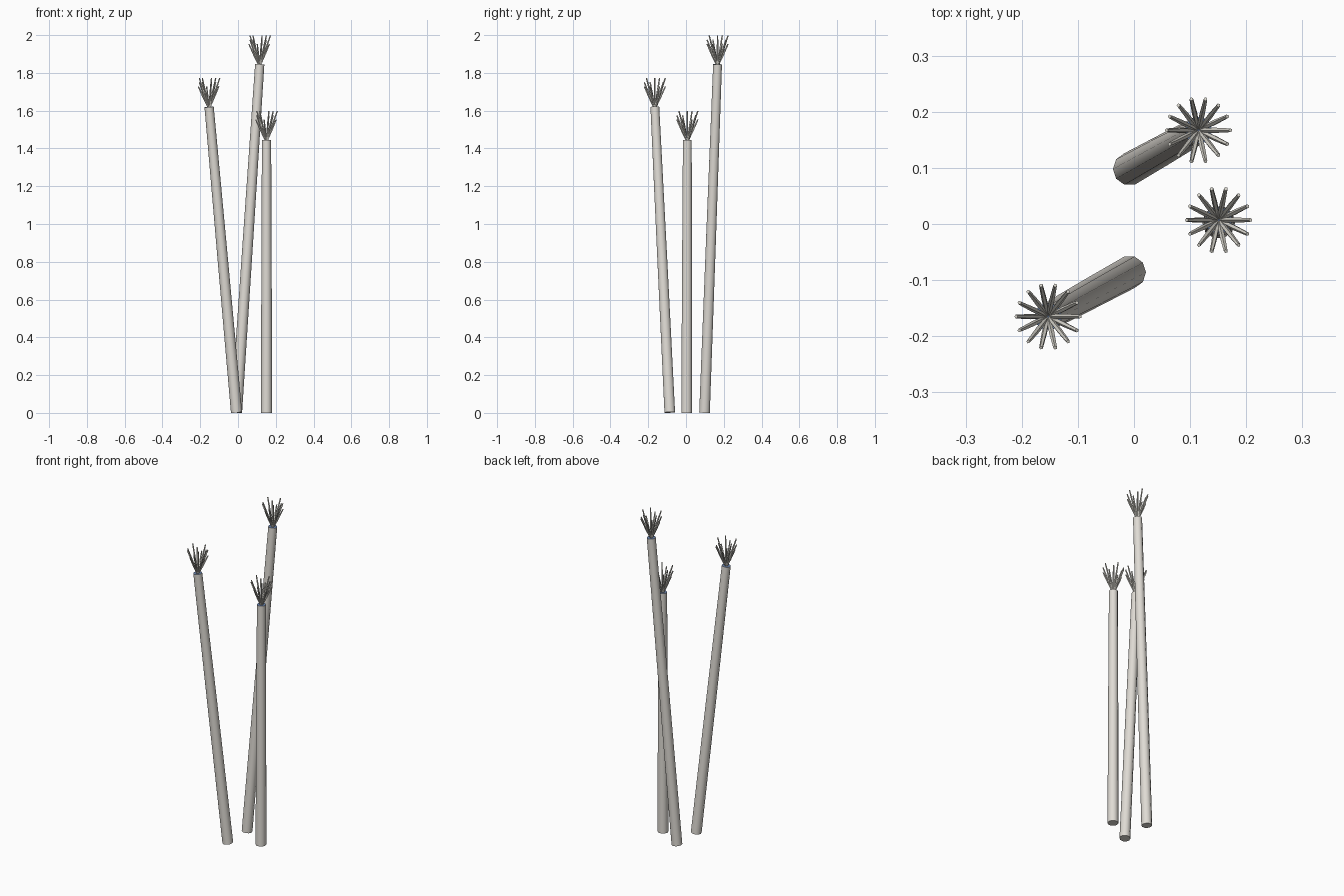
import bpy
import bmesh
import math
from mathutils import Vector

old = bpy.data.objects.get("Cube")
if old:
    bpy.data.objects.remove(old, do_unlink=True)


def material(name, color):
    m = bpy.data.materials.new(name)
    m.use_nodes = True
    m.diffuse_color = color
    m.node_tree.nodes["Principled BSDF"].inputs["Base Color"].default_value = color
    return m


BARK = material("pale_bark", (0.74, 0.71, 0.66, 1))
CAP = material("blue_cap", (0.17, 0.26, 0.46, 1))
LEAF = material("grey_leaf", (0.70, 0.68, 0.62, 1))


def tube(bm, points, radii, sides):
    """Loft a capped tube through the points and return its end cap."""
    axis = (points[-1] - points[0]).normalized()
    u = axis.cross(Vector((0, 1, 0))).normalized()
    v = axis.cross(u)
    rings = []
    for p, r in zip(points, radii):
        ring = []
        for i in range(sides):
            a = math.tau * i / sides
            ring.append(bm.verts.new(p + r * (math.cos(a) * u + math.sin(a) * v)))
        rings.append(ring)
    for low, high in zip(rings, rings[1:]):
        for i in range(sides):
            j = (i + 1) % sides
            bm.faces.new((low[i], low[j], high[j], high[i]))
    bm.faces.new(rings[0][::-1])
    return bm.faces.new(rings[-1])


def finish(bm, name, mats):
    bmesh.ops.recalc_face_normals(bm, faces=bm.faces[:])
    mesh = bpy.data.meshes.new(name)
    bm.to_mesh(mesh)
    bm.free()
    for m in mats:
        mesh.materials.append(m)
    obj = bpy.data.objects.new(name, mesh)
    bpy.context.collection.objects.link(obj)
    return mesh


def trunk(name, base, top):
    bm = bmesh.new()
    cap = tube(bm, [base, base.lerp(top, 0.5), top], [0.0295, 0.0275, 0.0245], 10)
    cap.material_index = 1
    mesh = finish(bm, name + "_trunk", [BARK, CAP])
    # round sides, crisp ends
    mesh.shade_smooth()
    mesh.set_sharp_from_angle(angle=math.radians(50))


def crown(name, top, count=14, reach=0.057):
    bm = bmesh.new()
    heights = (0.153, 0.108, 0.130)
    for i in range(count):
        a = math.tau * i / count
        # leaves of three lengths in turn
        out = Vector((math.cos(a), math.sin(a), 0))
        tip = top + reach * out + Vector((0, 0, heights[i % len(heights)]))
        root = top + 0.004 * out - Vector((0, 0, 0.004))
        tube(bm, [root, root.lerp(tip, 0.5), tip], [0.004, 0.005, 0.0035], 5)
    finish(bm, name + "_leaves", [LEAF])


# Three stems, each with a spiky crown
STEMS = {
    "front": ((-0.008, -0.086, 0.003), (-0.153, -0.165, 1.62)),
    "back": ((-0.008, 0.098, 0.002), (0.115, 0.167, 1.845)),
    "left": ((0.151, 0.003, 0), (0.151, 0.007, 1.445)),
}
for stem, (base, top) in STEMS.items():
    trunk(stem, Vector(base), Vector(top))
    crown(stem, Vector(top))
